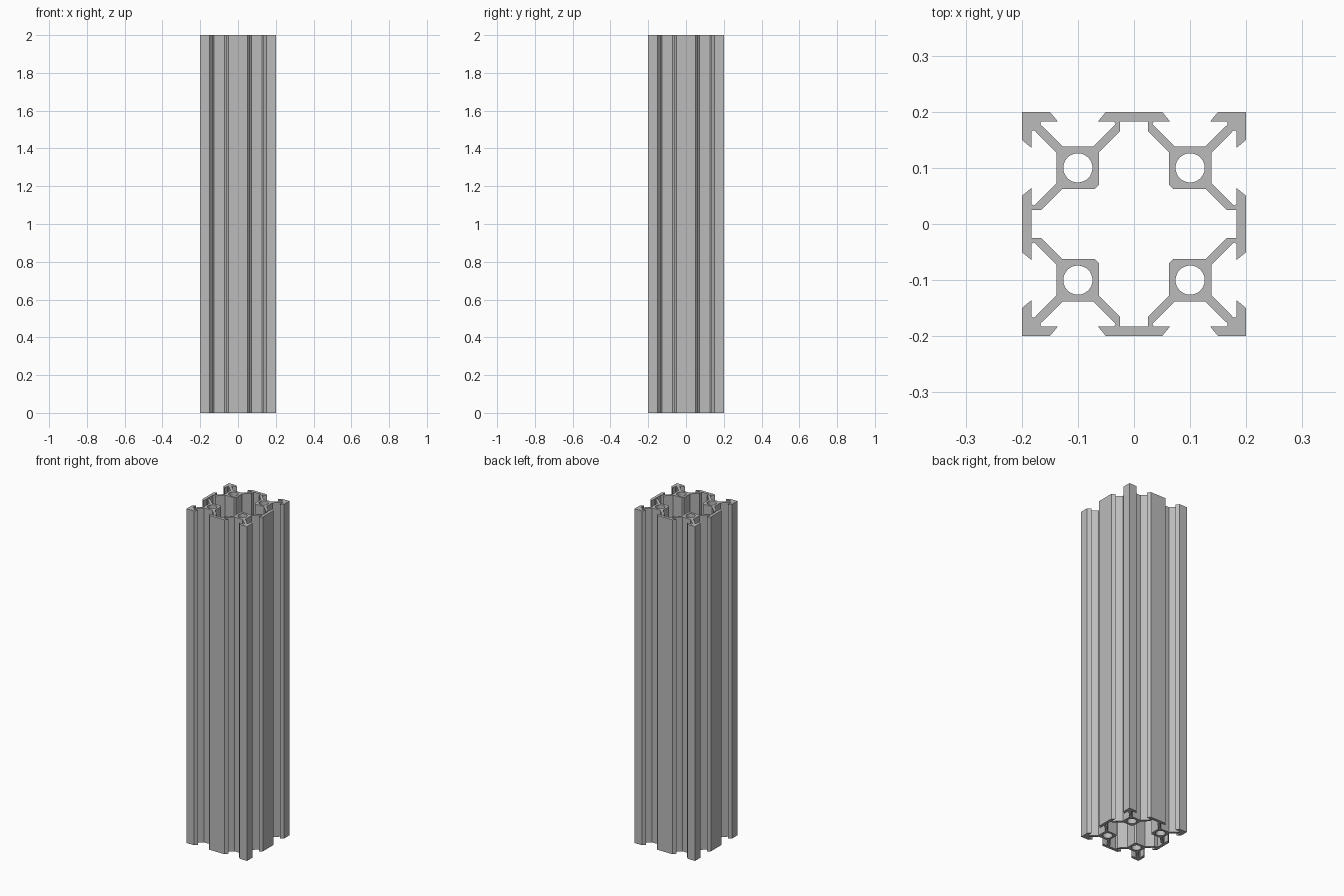
import bpy, bmesh
from math import cos, sin, pi, radians
from mathutils import Vector, Matrix

cube = bpy.data.objects.get("Cube")
if cube:
    bpy.data.objects.remove(cube, do_unlink=True)

HALF = 0.2        # half width of the section
PITCH = 0.1       # offset of each slot and bore from the centre
LENGTH = 2.0
BORE = 0.026

# Half of one slot: (offset from slot centre, distance from section centre)
half_slot = [(0.05, HALF), (0.036, 0.183), (0.064, 0.183), (0.067, 0.180),
             (0.066, 0.1765), (0.0615, 0.1725), (0.0275, 0.1385)]
# Half of one side of the central cavity, from wall to bore block
half_cavity = [(0.025, 0.183), (0.025, 0.165), (0.062, 0.128), (0.062, 0.07)]


def four_sides(side):
    """Repeat one side's points around the section."""
    turns = [Matrix.Rotation(-i * pi / 2, 2) for i in range(4)]
    return [turn @ Vector(p) for turn in turns for p in side]


def circle(cx, cy, r, n=32):
    return [Vector((cx + r * cos(2 * pi * i / n), cy + r * sin(2 * pi * i / n)))
            for i in range(n)]


# Outer outline: corner, then two mirrored slots along each side
slot = [(-u, v) for u, v in half_slot] + half_slot[::-1]
outer = four_sides([(-HALF, HALF)] + [(u + c, v) for c in (-PITCH, PITCH) for u, v in slot])

# Central cavity, chamfered at the bore blocks
cavity = four_sides([(-u, v) for u, v in half_cavity[::-1]] + half_cavity)

bores = [circle(x, y, BORE) for x in (-PITCH, PITCH) for y in (-PITCH, PITCH)]

# Fill the section and extrude it to full length
bm = bmesh.new()
for loop in [outer, cavity] + bores:
    verts = [bm.verts.new((p.x, p.y, 0)) for p in loop]
    for a, b in zip(verts, verts[1:] + verts[:1]):
        bm.edges.new((a, b))
bmesh.ops.triangle_fill(bm, use_beauty=True, edges=bm.edges[:])
result = bmesh.ops.extrude_face_region(bm, geom=bm.faces[:], use_keep_orig=True)
top = [g for g in result["geom"] if isinstance(g, bmesh.types.BMVert)]
bmesh.ops.translate(bm, verts=top, vec=(0, 0, LENGTH))
bmesh.ops.recalc_face_normals(bm, faces=bm.faces[:])

mesh = bpy.data.meshes.new("slotted_rail")
bm.to_mesh(mesh)
bm.free()
rail = bpy.data.objects.new("slotted_rail", mesh)
bpy.context.collection.objects.link(rail)

# Plain aluminium grey
grey = bpy.data.materials.new("aluminium_grey")
grey.use_nodes = True
colour = (0.5, 0.5, 0.5, 1)
grey.diffuse_color = colour
grey.node_tree.nodes["Principled BSDF"].inputs["Base Color"].default_value = colour
mesh.materials.append(grey)

# Smooth bores, crisp profile edges
bpy.ops.object.select_all(action="DESELECT")
rail.select_set(True)
bpy.context.view_layer.objects.active = rail
bpy.ops.object.shade_smooth_by_angle(angle=radians(20))
